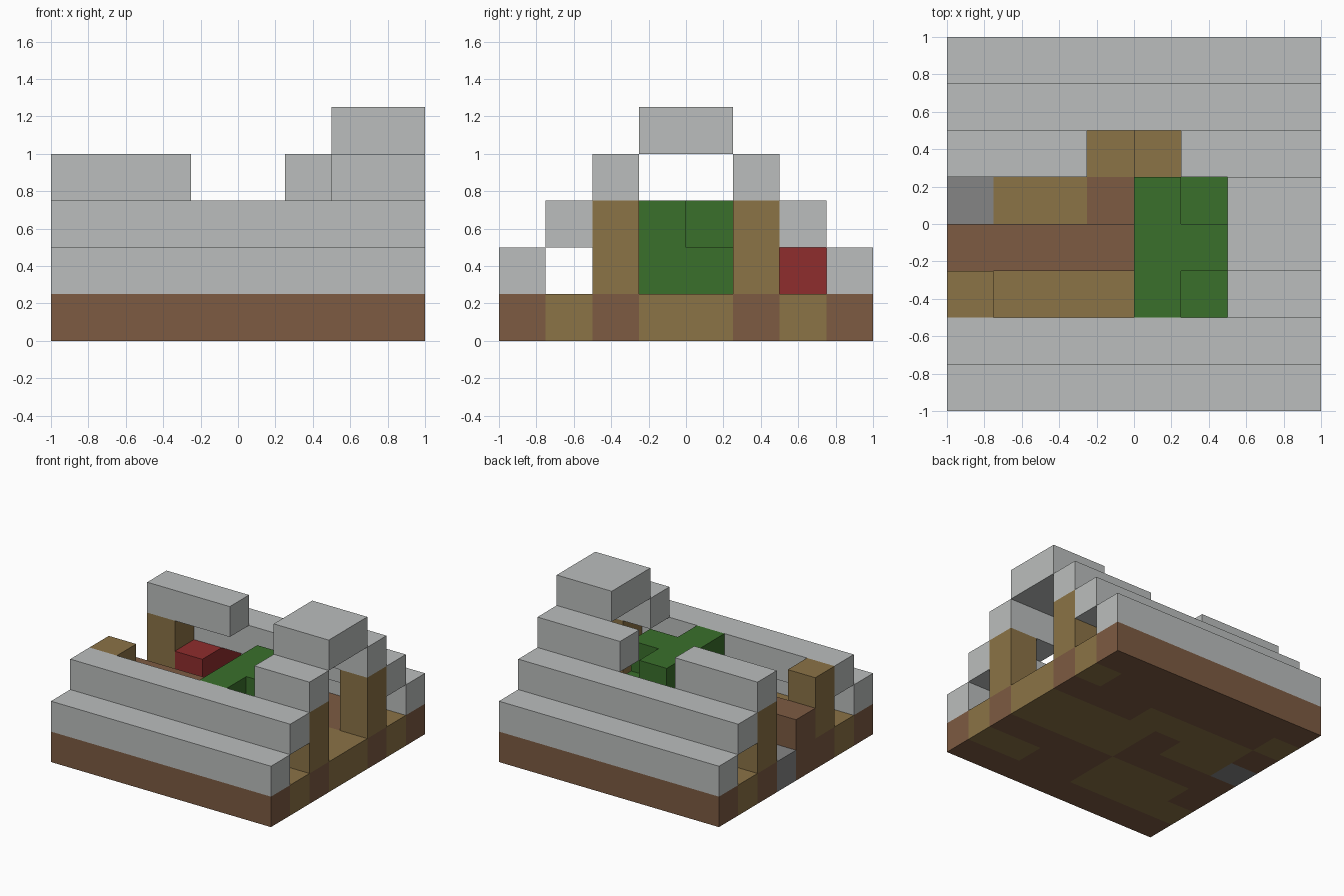
import bpy
import bmesh
from mathutils import Vector

if "Cube" in bpy.data.objects:
    bpy.data.objects.remove(bpy.data.objects["Cube"], do_unlink=True)

U = 0.25  # one block


def material(name, rgb):
    linear = [((c / 255 + 0.055) / 1.055) ** 2.4 for c in rgb] + [1.0]
    mat = bpy.data.materials.new(name)
    mat.use_nodes = True
    mat.diffuse_color = linear
    mat.node_tree.nodes["Principled BSDF"].inputs["Base Color"].default_value = linear
    return mat


grey = material("pale grey", (187, 190, 189))
brown = material("brown", (125, 91, 66))
tan = material("tan", (139, 115, 70))
stone = material("stone grey", (133, 133, 133))
green = material("green", (58, 112, 43))
red = material("red", (143, 45, 45))


def finish(name, bm, mats):
    mesh = bpy.data.meshes.new(name)
    bmesh.ops.recalc_face_normals(bm, faces=bm.faces)
    bm.to_mesh(mesh)
    bm.free()
    for m in mats:
        mesh.materials.append(m)
    obj = bpy.data.objects.new(name, mesh)
    bpy.context.collection.objects.link(obj)
    return obj


def block(name, mat, start, size):
    """Box given in whole blocks, counted from the right front floor corner."""
    bm = bmesh.new()
    bmesh.ops.create_cube(bm, size=1)
    for v in bm.verts:
        for a in range(3):
            v.co[a] = (v.co[a] + 0.5) * size[a] + start[a]
        v.co = (v.co - Vector((4, 4, 0))) * U
    return finish(name, bm, [mat])


# Floor slab, coloured per tile (rows run from back to front)
TILES = ["BBBBBBBB",
         "TBBBBBBT",
         "BTTTTBBB",
         "STTBTTTT",
         "BBBBTTTT",
         "BTTTBBBB",
         "TTTTBBTT",
         "BBBBBBBB"]
bm = bmesh.new()
bmesh.ops.create_grid(bm, x_segments=8, y_segments=8, size=1)
top = bmesh.ops.extrude_face_region(bm, geom=bm.faces[:], use_keep_orig=True)["geom"]
bmesh.ops.translate(bm, vec=(0, 0, U), verts=[g for g in top if isinstance(g, bmesh.types.BMVert)])
for f in bm.faces:
    c = f.calc_center_median() * 0.99
    col, row = int((c.x + 1) / U), int((1 - c.y) / U)
    f.material_index = "BTS".index(TILES[row][col])
finish("floor", bm, [brown, tan, stone])

# Stepped roof, mirrored front to back
for side, low, mid in (("front", 0, 1), ("back", 7, 6)):
    block(side + "_roof_lower", grey, (0, low, 1), (8, 1, 1))
    block(side + "_roof_middle", grey, (0, mid, 2), (8, 1, 1))
block("front_roof_upper", grey, (6, 2, 3), (2, 1, 1))
block("back_roof_upper_right", grey, (0, 5, 3), (3, 1, 1))
block("back_roof_upper_left", grey, (5, 5, 3), (3, 1, 1))
block("roof_ridge", grey, (6, 3, 4), (2, 2, 1))

# Corner posts
for end, x in (("right", 0), ("left", 7)):
    for side, y in (("front", 2), ("back", 5)):
        block(f"{side}_{end}_post", tan, (x, y, 1), (1, 1, 2))

# Furnishings
block("log", brown, (0, 3, 1), (4, 1, 1))
block("bed", red, (1, 5, 1), (1, 2, 1))
block("crate", tan, (4, 5, 1), (1, 1, 1))

# Hedge with stepped top
block("hedge_base", green, (4, 2, 1), (2, 3, 1))
block("hedge_top", green, (4, 2, 2), (1, 3, 1))
block("hedge_branch", green, (5, 3, 2), (1, 1, 1))
